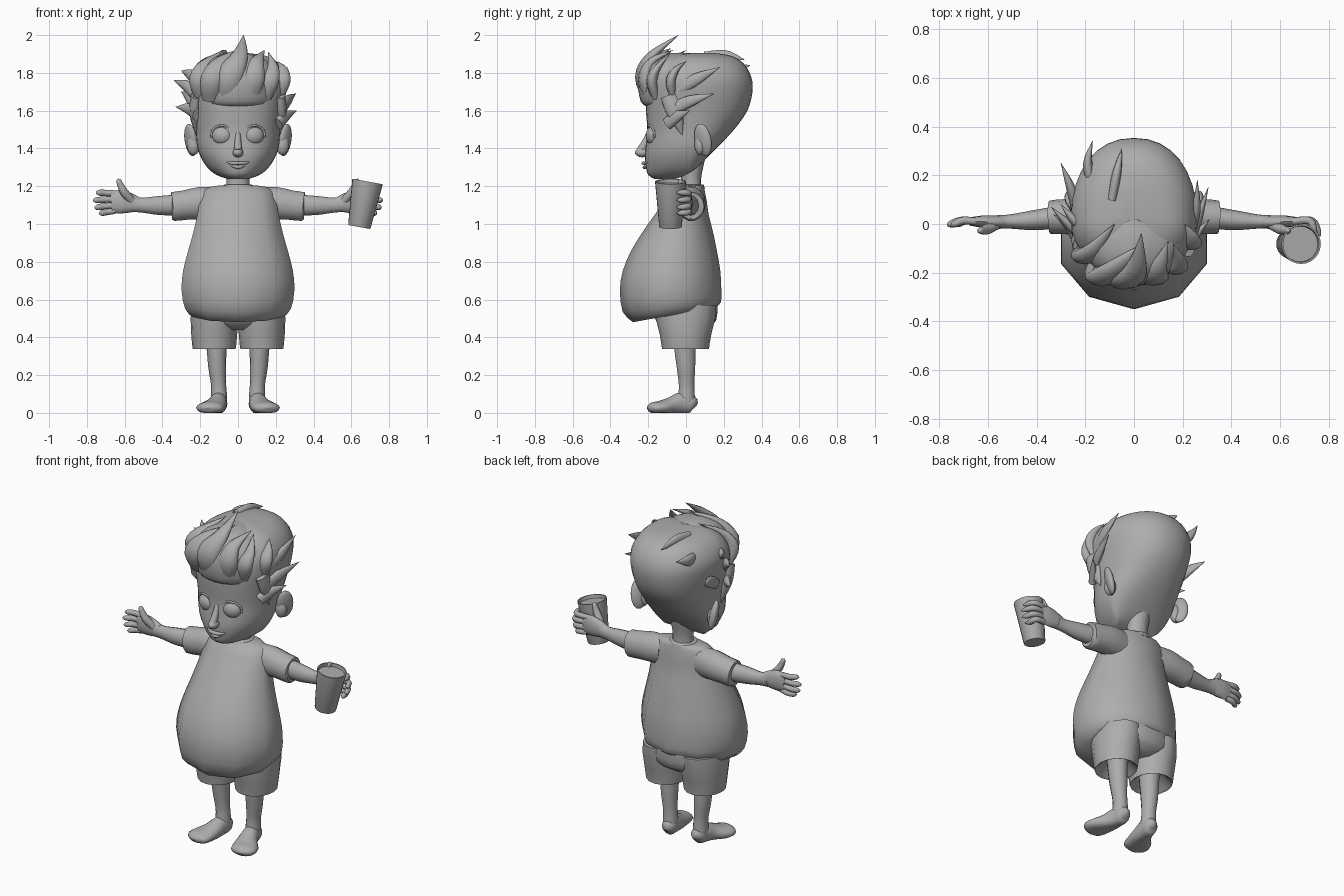
import bpy, math
from mathutils import Vector

grey = bpy.data.materials.new("clay_grey")
grey.diffuse_color = (0.42, 0.42, 0.42, 1)


def skin(name, rings, angle=50):
    """Joins equal-length rings of points into a capped, smooth-shaded object."""
    n = len(rings[0])
    verts = [tuple(p) for r in rings for p in r]
    faces = [(i * n + j, i * n + (j + 1) % n, (i + 1) * n + (j + 1) % n, (i + 1) * n + j)
             for i in range(len(rings) - 1) for j in range(n)]
    faces += [tuple(reversed(range(n))), tuple(range(len(verts) - n, len(verts)))]
    me = bpy.data.meshes.new(name)
    me.from_pydata(verts, [], faces)
    me.materials.append(grey)
    ob = bpy.data.objects.new(name, me)
    bpy.context.collection.objects.link(ob)
    bpy.ops.object.select_all(action='DESELECT')
    ob.select_set(True)
    bpy.context.view_layer.objects.active = ob
    bpy.ops.object.mode_set(mode='EDIT')
    bpy.ops.mesh.select_all(action='SELECT')
    bpy.ops.mesh.normals_make_consistent(inside=False)
    bpy.ops.object.mode_set(mode='OBJECT')
    bpy.ops.object.shade_smooth_by_angle(angle=math.radians(angle))
    return ob


def smooth(rows, steps):
    """Catmull-Rom interpolation of rows of numbers."""
    out = []
    for i in range(len(rows) - 1):
        a, b, c, d = rows[max(i - 1, 0)], rows[i], rows[i + 1], rows[min(i + 2, len(rows) - 1)]
        for s in range(steps):
            t = s / steps
            out.append([q + .5 * t * (r - p + t * (2 * p - 5 * q + 4 * r - s4 + t * (3 * (q - r) + s4 - p)))
                        for p, q, r, s4 in zip(a, b, c, d)])
    return out + [list(rows[-1])]


def sgn_pow(v, e):
    return math.copysign(abs(v) ** e, v)


def loft(name, rows, n=24, steps=3, cx=0, cy=None, power=2.0, angle=50):
    """Stacked rings; row = z, half width, front y, back y, tilt."""
    rings = []
    for z, rx, yf, yb, tilt in smooth(rows, steps):
        mid = (yf + yb) / 2 if cy is None else min(max(cy, yf), yb)
        ring = []
        for k in range(n):
            a = 2 * math.pi * k / n
            s, c = sgn_pow(math.sin(a), 2 / power), sgn_pow(math.cos(a), 2 / power)
            y = mid + c * ((mid - yf) * -1 if c > 0 else (yb - mid) * -1)
            ring.append((cx + rx * s, y, z + tilt * (y - mid)))
        rings.append(ring)
    return skin(name, rings, angle)


def tube(name, rows, ref=(0, 0, 1), n=12, steps=3, floor=None, angle=60):
    """Sweep; row = x, y, z, half width, half depth (along ref)."""
    rows = smooth(rows, steps)
    pts = [Vector(r[:3]) for r in rows]
    rings = []
    for i, r in enumerate(rows):
        t = (pts[min(i + 1, len(pts) - 1)] - pts[max(i - 1, 0)]).normalized()
        u = t.cross(Vector(ref)).normalized()
        v = u.cross(t)
        ring = [pts[i] + u * max(r[3], .001) * math.cos(2 * math.pi * k / n)
                + v * max(r[4], .001) * math.sin(2 * math.pi * k / n) for k in range(n)]
        if floor is not None:
            for p in ring:
                p.z = max(p.z, floor)
        rings.append(ring)
    return skin(name, rings, angle)


def ball(name, loc, scale, rot=(0, 0, 0)):
    bpy.ops.mesh.primitive_uv_sphere_add(segments=20, ring_count=12, location=loc, rotation=rot)
    ob = bpy.context.object
    ob.name = name
    ob.scale = scale
    ob.data.materials.append(grey)
    bpy.ops.object.shade_smooth()
    return ob


def lock(name, pts, r, flat=.5, ref=(1, 0, 0)):
    """Pointed hair strand."""
    prof = [.75, 1, .6, .02] if len(pts) == 4 else [.8, .75, .02]
    return tube(name, [(*p, r * flat * w, r * w) for p, w in zip(pts, prof)], ref, n=10, steps=4)


# shirt body: ten-sided pear with a tilted hem
loft("shirt", [(.52, .255, -.28, .16, .18), (.56, .295, -.335, .185, .1), (.65, .314, -.35, .187, 0),
               (.75, .306, -.335, .182, 0), (.85, .28, -.295, .165, 0), (.95, .25, -.235, .145, 0),
               (1.05, .226, -.165, .12, 0), (1.12, .213, -.115, .11, 0), (1.17, .195, -.08, .1, 0),
               (1.198, .15, -.05, .095, 0), (1.205, .07, -.045, .09, 0)], n=10, steps=2, angle=60)
loft("collar", [(1.185, .085, -.06, .1, 0), (1.205, .078, -.05, .095, 0), (1.21, .07, -.04, .09, 0)], n=20)
loft("neck", [(1.17, .065, -.03, .085, 0), (1.24, .06, -.025, .08, 0), (1.34, .07, -.04, .1, 0)], n=16)
loft("hips", [(.44, .09, -.1, .1, 0), (.49, .22, -.16, .16, 0), (.6, .24, -.18, .165, 0)])

# head and face
loft("head", [(1.237, .05, -.165, -.06, 0), (1.26, .115, -.2, 0, 0), (1.30, .163, -.212, .06, 0),
              (1.36, .2, -.218, .12, 0), (1.42, .218, -.212, .18, 0), (1.5, .225, -.205, .255, 0),
              (1.6, .238, -.212, .325, 0), (1.7, .255, -.21, .352, 0), (1.78, .255, -.19, .345, 0),
              (1.85, .215, -.14, .305, 0), (1.89, .15, -.07, .24, 0), (1.905, .05, .03, .15, 0)],
     n=32, cy=.02, power=2.2)
ball("nose", (0, -.23, 1.378), (.028, .04, .025))
tube("nose_bridge", [(0, -.19, 1.48, .015, .02), (0, -.215, 1.43, .018, .02), (0, -.24, 1.385, .022, .025)], (0, 1, 0))
tube("upper_lip", [(-.07, -.192, 1.335, .003, .003), (-.035, -.213, 1.322, .012, .008),
                   (0, -.222, 1.322, .014, .009), (.035, -.213, 1.322, .012, .008),
                   (.07, -.192, 1.335, .003, .003)])
tube("lower_lip", [(-.055, -.194, 1.322, .003, .003), (0, -.216, 1.3, .014, .01),
                   (.055, -.194, 1.322, .003, .003)])
for s, side in ((1, "left"), (-1, "right")):
    ball(side + "_eye", (s * .085, -.176, 1.468), (.053, .036, .048), (0, 0, s * .25))
    tube(side + "_eyelid", [(s * (.085 + .058 * math.cos(a)), -.197 + .03 * max(0, math.cos(a)),
                             1.468 + .053 * math.sin(a), .006, .006)
                            for a in (-.2, .5, 1.1, 1.6, 2.1, 2.7, 3.3)], (0, 1, 0), n=8)
    ball(side + "_ear", (s * .25, .09, 1.445), (.024, .05, .088), (.1, s * .2, s * -.55))
    ball(side + "_ear_lobe", (s * .235, .075, 1.42), (.035, .03, .055))

    # sleeves and arms
    tube(side + "_sleeve", [(s * .12, .03, 1.11, .065, .085), (s * .2, .03, 1.11, .075, .088),
                            (s * .28, .03, 1.1, .072, .08), (s * .345, .028, 1.092, .068, .078),
                            (s * .346, .028, 1.092, .05, .06)], n=14, steps=2, angle=40)
    tube(side + "_arm", [(s * .3, .028, 1.1, .048, .057), (s * .42, .015, 1.098, .04, .05),
                         (s * .51, .01, 1.1, .029, .039), (s * .56, .008, 1.107, .028, .045)])

    # hands
    tube(side + "_palm", [(s * .53, .008, 1.105, .025, .038), (s * .58, .008, 1.113, .027, .055),
                          (s * .63, .01, 1.118, .024, .062), (s * .672, .01, 1.115, .017, .056)])
    tube(side + "_thumb", [(s * .56, 0, 1.12, .022, .02), (s * .6, -.02, 1.165, .022, .022),
                           (s * .622, -.026, 1.205, .017, .017), (s * .632, -.027, 1.232, .012, .012),
                           (s * .634, -.027, 1.24, .002, .002)], (0, 1, 0), n=10)
    curl = -.05 if s > 0 else -.01
    for k, (z, tip, drop) in enumerate(((1.162, .75, .004), (1.132, .765, -.006), (1.1, .758, -.012), (1.07, .735, -.012))):
        mid = (.65 + tip) / 2 + (.02 if s > 0 else 0)
        tube(f"{side}_finger_{k + 1}", [(s * .65, .01, z, .015, .016), (s * mid, .014, z + drop / 2, .016, .017),
                                        (s * (tip - .012), .005 + curl * .6, z + drop, .014, .015),
                                        (s * tip, curl, z + drop, .003, .003)], n=8)

    # shorts, legs and bare feet
    loft(side + "_shorts_leg", [(.40, .06, -.07, .07, 0), (.345, .1, -.11, .108, 0), (.338, .113, -.127, .122, 0),
                                (.36, .117, -.13, .124, 0), (.42, .122, -.14, .135, 0),
                                (.5, .125, -.16, .155, 0), (.57, .118, -.165, .16, 0)],
         n=16, steps=1, cx=s * .126, angle=60)
    tube(side + "_leg", [(s * .115, -.005, .42, .06, .062), (s * .113, -.005, .33, .052, .057),
                         (s * .11, 0, .24, .047, .05), (s * .103, .003, .15, .04, .042),
                         (s * .1, .003, .08, .043, .045), (s * .1, .003, .03, .04, .042)], (0, 1, 0), n=14)
    tube(side + "_foot", [(s * .095, .052, .035, .012, .012), (s * .096, .035, .045, .038, .045),
                          (s * .103, -.02, .052, .045, .058), (s * .118, -.08, .038, .058, .046),
                          (s * .142, -.135, .028, .074, .036), (s * .155, -.175, .026, .068, .03),
                          (s * .16, -.197, .022, .035, .018), (s * .161, -.202, .02, .01, .008)], n=16, floor=0)

    # hair in front of the ears
    lock(side + "_sideburn", [(s * .222, -.09, 1.68), (s * .23, -.055, 1.58), (s * .222, -.02, 1.47)], .06, .6, (0, 1, 0))

# swept-up front hair
loft("quiff_base", [(1.622, .165, -.21, .02, 0), (1.65, .198, -.24, .02, 0), (1.74, .208, -.255, .02, 0),
                    (1.82, .198, -.238, .02, 0), (1.875, .14, -.195, .02, 0), (1.905, .05, -.13, .02, 0)],
     n=24, cy=-.06)
quiff = [
    ([(-.14, -.17, 1.66), (-.13, -.215, 1.77), (-.06, -.17, 1.87), (.04, -.08, 1.93)], .07),
    ([(-.05, -.19, 1.66), (-.04, -.225, 1.78), (.01, -.18, 1.89), (.03, -.04, 2.0)], .075),
    ([(.06, -.19, 1.66), (.08, -.215, 1.77), (.1, -.18, 1.86), (.14, -.07, 1.92)], .065),
    ([(.14, -.16, 1.67), (.17, -.18, 1.76), (.185, -.15, 1.83), (.16, -.08, 1.91)], .05),
    ([(-.19, -.1, 1.68), (-.2, -.13, 1.77), (-.16, -.1, 1.85), (-.08, 0, 1.92)], .06),
    ([(.21, -.07, 1.68), (.235, -.08, 1.76), (.235, -.05, 1.82), (.21, .0, 1.86)], .045),
]
for k, (pts, r) in enumerate(quiff):
    lock(f"quiff_lock_{k + 1}", pts, r, .6)

# loose tufts on the sides, top and back
tufts = [
    [(.225, -.08, 1.6), (.262, .02, 1.65), (.305, .15, 1.69)],
    [(.23, -.04, 1.71), (.255, .06, 1.77), (.26, .18, 1.83)],
    [(.215, -.1, 1.53), (.25, -.05, 1.57), (.31, .02, 1.6)],
    [(-.22, -.05, 1.68), (-.27, 0, 1.73), (-.34, .07, 1.76)],
    [(-.22, -.1, 1.58), (-.26, -.02, 1.61), (-.33, .04, 1.62)],
    [(-.235, .05, 1.62), (-.26, .15, 1.67), (-.3, .25, 1.7)],
    [(-.21, -.02, 1.76), (-.25, .02, 1.79), (-.3, .08, 1.81)],
    [(-.17, .15, 1.8), (-.19, .25, 1.82), (-.17, .34, 1.84)],
    [(-.09, .1, 1.88), (-.07, .21, 1.89), (-.05, .31, 1.87)],
]
for k, pts in enumerate(tufts):
    lock(f"hair_tuft_{k + 1}", pts, .042, .6, (0, 0, 1))

# tilted cup with a drink inside
cup = skin("cup", [[(r * math.cos(a), r * math.sin(a), z) for a in (2 * math.pi * k / 24 for k in range(24))]
                   for r, z in ((.058, 0), (.06, .004), (.082, .245), (.075, .245), (.073, .225))], 40)
cup.location = (.642, -.082, .984)
cup.rotation_euler = (0, .18, 0)
